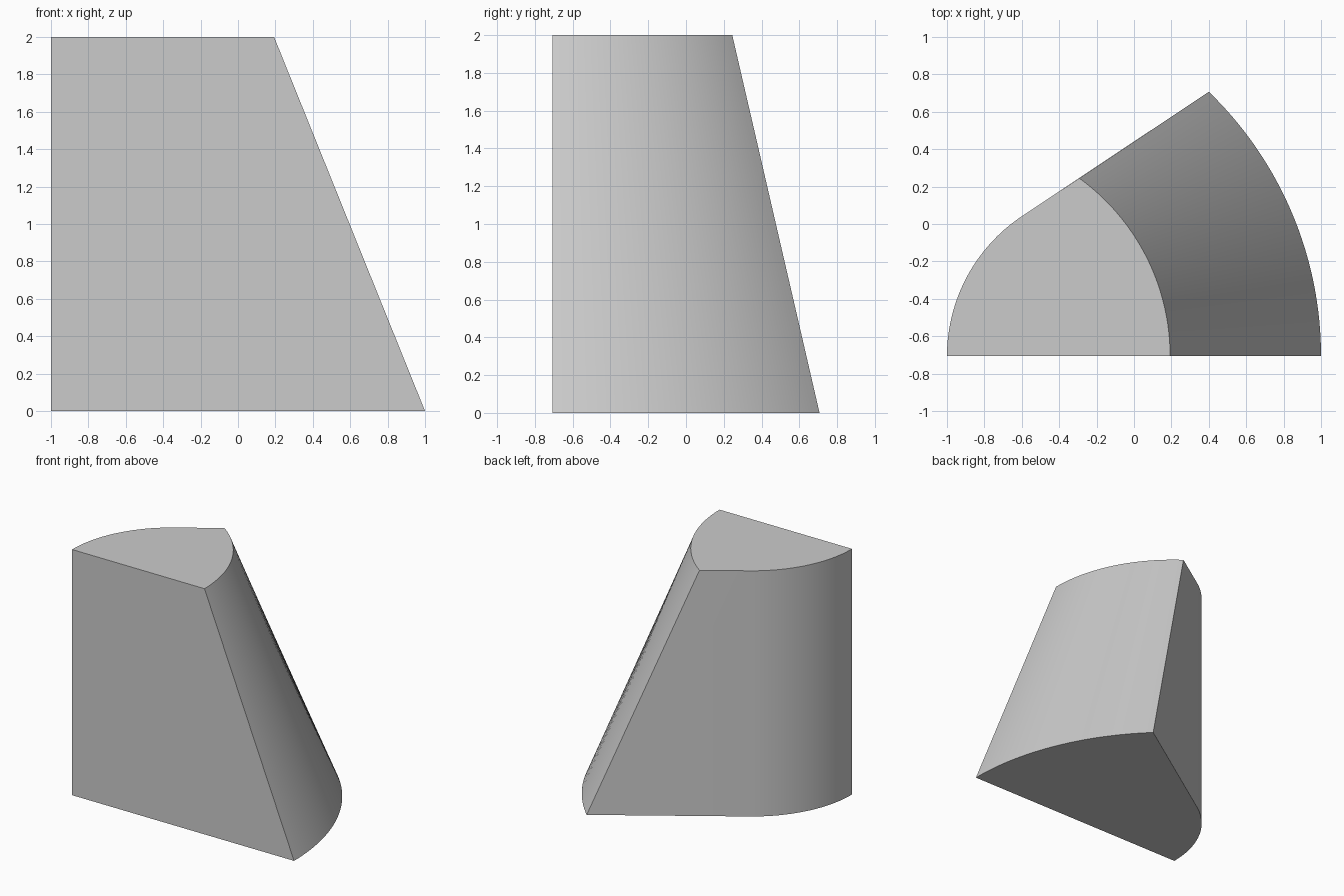
import bpy
import bmesh
from math import atan2, cos, hypot, radians, sin

cube = bpy.data.objects.get("Cube")
if cube:
    bpy.data.objects.remove(cube)

FRONT = -0.707      # plane of the flat front
STEPS = 32


def arc(cx, radius, start, end):
    """Points on an arc whose centre lies on the front plane."""
    angles = [start + (end - start) * i / STEPS for i in range(STEPS + 1)]
    return [(cx + radius * cos(a), FRONT + radius * sin(a)) for a in angles]


def outline(front_x, corner):
    """Section: outer arc, straight slanted side, rounded side, flat front."""
    dx, dy = front_x - corner[0], corner[1] - FRONT
    radius = (dx * dx + dy * dy) / (2 * dx)
    cx = front_x - radius
    outer = arc(cx, radius, 0, atan2(dy, corner[0] - cx))
    rounded = arc(-0.1, 0.9, radians(123.8), radians(180))
    return outer + rounded


# Tapered wedge lofted between the bottom and top sections
bm = bmesh.new()
rings = [[bm.verts.new((x, y, z)) for x, y in outline(front_x, corner)]
         for z, front_x, corner in ((0, 1.0, (0.4, 0.707)),
                                    (2, 0.193, (-0.293, 0.245)))]
low, high = rings
for i in range(len(low)):
    j = (i + 1) % len(low)
    bm.faces.new((low[i], low[j], high[j], high[i]))
bm.faces.new(low[::-1])
bm.faces.new(high)
bmesh.ops.recalc_face_normals(bm, faces=bm.faces)

mesh = bpy.data.meshes.new("tapered_wedge")
bm.to_mesh(mesh)
bm.free()
wedge = bpy.data.objects.new("tapered_wedge", mesh)
bpy.context.collection.objects.link(wedge)

# Plain grey
grey = bpy.data.materials.new("light grey")
grey.use_nodes = True
colour = (0.6, 0.6, 0.6, 1)
grey.diffuse_color = colour
grey.node_tree.nodes["Principled BSDF"].inputs["Base Color"].default_value = colour
mesh.materials.append(grey)

# Smooth curved sides with crisp edges
bpy.ops.object.select_all(action="DESELECT")
wedge.select_set(True)
bpy.context.view_layer.objects.active = wedge
bpy.ops.object.shade_smooth_by_angle(angle=radians(30))
